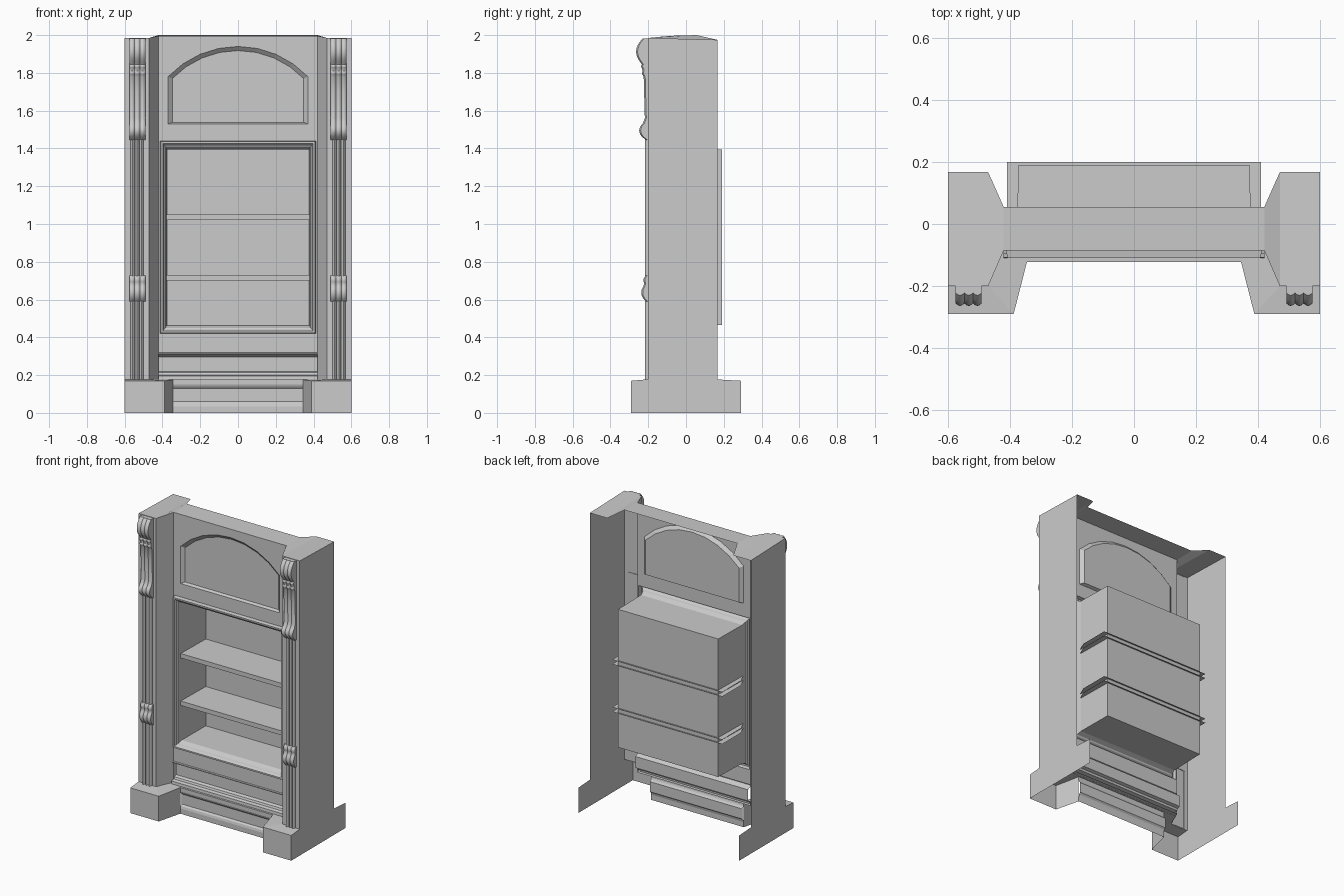
import bpy, bmesh, math
from mathutils import Vector

if "Cube" in bpy.data.objects:
    bpy.data.objects.remove(bpy.data.objects["Cube"])


def finish(bm, name, facing, mirror=False, smooth=False):
    """Orient the open sheet towards 'facing' and add it to the scene."""
    bmesh.ops.remove_doubles(bm, verts=bm.verts, dist=0.0001)
    bmesh.ops.recalc_face_normals(bm, faces=bm.faces)
    bm.normal_update()
    total = sum((f.normal * f.calc_area() for f in bm.faces), Vector())
    if total.dot(Vector(facing)) < 0:
        bmesh.ops.reverse_faces(bm, faces=bm.faces)
    me = bpy.data.meshes.new(name)
    bm.to_mesh(me)
    bm.free()
    ob = bpy.data.objects.new(name, me)
    bpy.context.collection.objects.link(ob)
    if mirror:
        ob.modifiers.new("mirror", 'MIRROR')
    if smooth:
        bpy.context.view_layer.objects.active = ob
        ob.select_set(True)
        bpy.ops.object.shade_smooth_by_angle(angle=math.radians(35))
        ob.select_set(False)
    return ob


def sheet(name, polys, facing, mirror=False):
    bm = bmesh.new()
    for p in polys:
        bm.faces.new([bm.verts.new(v) for v in p])
    return finish(bm, name, facing, mirror)


def loft(name, rows, facing, closed=False, cap=False, mirror=False, smooth=False):
    """Skin a list of equal-length point rows."""
    bm = bmesh.new()
    vs = [[bm.verts.new(p) for p in r] for r in rows]
    n = len(rows[0])
    for a, b in zip(vs, vs[1:]):
        for i in range(n if closed else n - 1):
            j = (i + 1) % n
            bm.faces.new((a[i], a[j], b[j], b[i]))
    if cap:
        bm.faces.new(vs[-1])
    return finish(bm, name, facing, mirror, smooth)


def rect(x, z0, z1, y):
    return [(-x, y, z0), (x, y, z0), (x, y, z1), (-x, y, z1)]


def arch(x, z0, zs, top, y, n=8):
    """Rectangle with a segmental arch on top."""
    h = top - zs
    r = (x * x + h * h) / (2 * h)
    a = math.asin(x / r)
    arc = [(r * math.sin(a - 2 * a * i / n), y, top - r + r * math.cos(a - 2 * a * i / n))
           for i in range(n + 1)]
    return [(-x, y, z0), (x, y, z0)] + arc


FY = -0.085  # plane of the recessed front

# front panel with holes for the arch and the shelf opening
bm = bmesh.new()
loops = [[(-.42, FY, .32), (.42, FY, .32), (.42, FY, 1.996), (-.42, FY, 1.996)],
         rect(.412, .42, 1.44, FY), arch(.37, 1.53, 1.78, 1.94, FY)]
for lp in loops:
    v = [bm.verts.new(p) for p in lp]
    for i in range(len(v)):
        bm.edges.new((v[i - 1], v[i]))
bmesh.ops.triangle_fill(bm, edges=bm.edges[:], use_beauty=True, normal=(0, -1, 0))
bmesh.ops.dissolve_limit(bm, angle_limit=0.01, verts=bm.verts[:], edges=bm.edges[:])
finish(bm, "front_panel", (0, -1, 0))

# recessed arched panel
loft("arched_panel", [arch(.37, 1.53, 1.78, 1.94, FY), arch(.348, 1.538, 1.77, 1.918, FY + .02)],
     (0, -1, 0), closed=True, cap=True)

# opening moulding running into the shelf box
loft("shelf_box", [rect(.412, .42, 1.44, FY), rect(.408, .424, 1.436, -.11),
                   rect(.398, .434, 1.426, -.11), rect(.392, .442, 1.416, -.095),
                   rect(.384, .45, 1.408, -.09), rect(.378, .463, 1.395, -.06),
                   rect(.373, .465, 1.395, .19)], (0, -1, 0), closed=True, cap=True)

# shelves: thin open slabs that run past the box behind
for i, z in enumerate((.70, 1.02)):
    t = z + .03
    sheet(f"shelf_{i + 1}", [
        [(-.378, -.07, z), (.378, -.07, z), (.378, -.07, t), (-.378, -.07, t)],
        [(-.378, -.07, t), (.378, -.07, t), (.41, .0, t), (.41, .2, t), (-.41, .2, t), (-.41, .0, t)],
        [(-.378, -.07, z), (-.41, .0, z), (-.41, .2, z), (.41, .2, z), (.41, .0, z), (.378, -.07, z)],
    ], (0, -1, 0))

# apron moulding below the opening
apron = [(FY, .32), (-.095, .318), (-.095, .312), (-.06, .296), (-.06, .22),
         (-.08, .213), (-.085, .2), (-.108, .195), (-.11, .176)]
loft("apron", [[(-.42, y, z), (.42, y, z)] for y, z in apron], (0, -1, 0))

# side panels with the base extension at the back
side = [(-.29, 0), (.29, 0), (.29, .17), (.167, .177), (.167, 1.975), (-.2, 1.985), (-.2, .178), (-.29, .17)]
sheet("side_panel", [[(.6, y, z) for y, z in side]], (1, 0, 0), mirror=True)

# pillar face and angled return
path = [(.6, -.2, 1.985), (.47, -.2, 1.985), (.42, FY, 1.996)]
loft("pillar_front", [[(x, y, .175), (x, y, t)] for x, y, t in path], (-.2, -1, 0), mirror=True)

# top: pillar caps, sloped links and centre strip
a, b = (.6, -.2, 1.985), (.6, .167, 1.975)
c, d = (.47, .167, 1.975), (.47, -.2, 1.985)
e, f = (.42, .055, 2.0), (.42, FY, 1.996)
sheet("top_cap", [[a, b, c, d], [d, c, e, f], [f, e, (0, .055, 2.0), (0, FY, 1.996)]],
      (0, 0, 1), mirror=True)

# base plinth blocks with angled inner faces
plan = [(.6, -.29, .17), (.388, -.29, .17), (.345, -.122, .176)]
loft("plinth_block", [[(x, y, 0), (x, y, t)] for x, y, t in plan], (-.2, -1, 0), mirror=True)
sheet("plinth_top", [[plan[0], plan[1], (.47, -.2, .178), (.6, -.2, .178)],
                     [plan[1], plan[2], (.42, FY, .178), (.47, -.2, .178)],
                     [plan[2], (0, -.122, .176), (0, FY, .178), (.42, FY, .178)]],
      (0, 0, 1), mirror=True)

# plinth centre with a shallow sunk field
field = [(-.122, 0), (-.122, .035), (-.118, .05), (-.108, .06), (-.108, .128),
         (-.118, .14), (-.122, .15), (-.122, .176)]
loft("plinth_centre", [[(-.345, y, z), (.345, y, z)] for y, z in field], (0, -1, 0))


# fluted pilasters and scrolled corbels: three rounded lobes across, swept by a profile
def reeded(name, x0, x1, profile, groove, n=18):
    rows = []
    for d, z in profile:
        row = [(x0, -.198, z)]
        for i in range(n + 1):
            lobe = abs(math.sin(3 * math.pi * i / n))
            row.append((x0 + (x1 - x0) * i / n, -.2 - d + groove * (1 - lobe), z))
        rows.append(row + [(x1, -.198, z)])
    end = [[(x, -.198, r[0][2]) for x, _, _ in r] for r in (rows[0], rows[-1])]
    loft(name, [end[0]] + rows + [end[1]], (0, -1, 0), mirror=True, smooth=True)


def bulge(base, depth, z0, z1, n=10):
    return [(base + depth * math.sin(math.pi * i / n) ** .7, z0 + (z1 - z0) * i / n)
            for i in range(1, n)]


upper = ([(.012, 1.445)] + bulge(.015, .033, 1.45, 1.54) + [(.018, 1.56), (.022, 1.7), (.024, 1.78)]
         + bulge(.024, .010, 1.785, 1.815, 6) + bulge(.026, .012, 1.82, 1.85, 6)
         + bulge(.032, .032, 1.85, 1.975) + [(.03, 1.982)])
lower = [(.012, .59)] + bulge(.015, .022, .595, .68) + bulge(.015, .010, .68, .725, 6) + [(.012, .728)]
reeded("upper_corbel", .491, .575, upper, .008)
reeded("lower_corbel", .491, .575, lower, .008)
reeded("lower_flutes", .499, .569, [(.017, .176), (.017, .592)], .016)
reeded("upper_flutes", .499, .569, [(.017, .726), (.017, 1.447)], .016)
